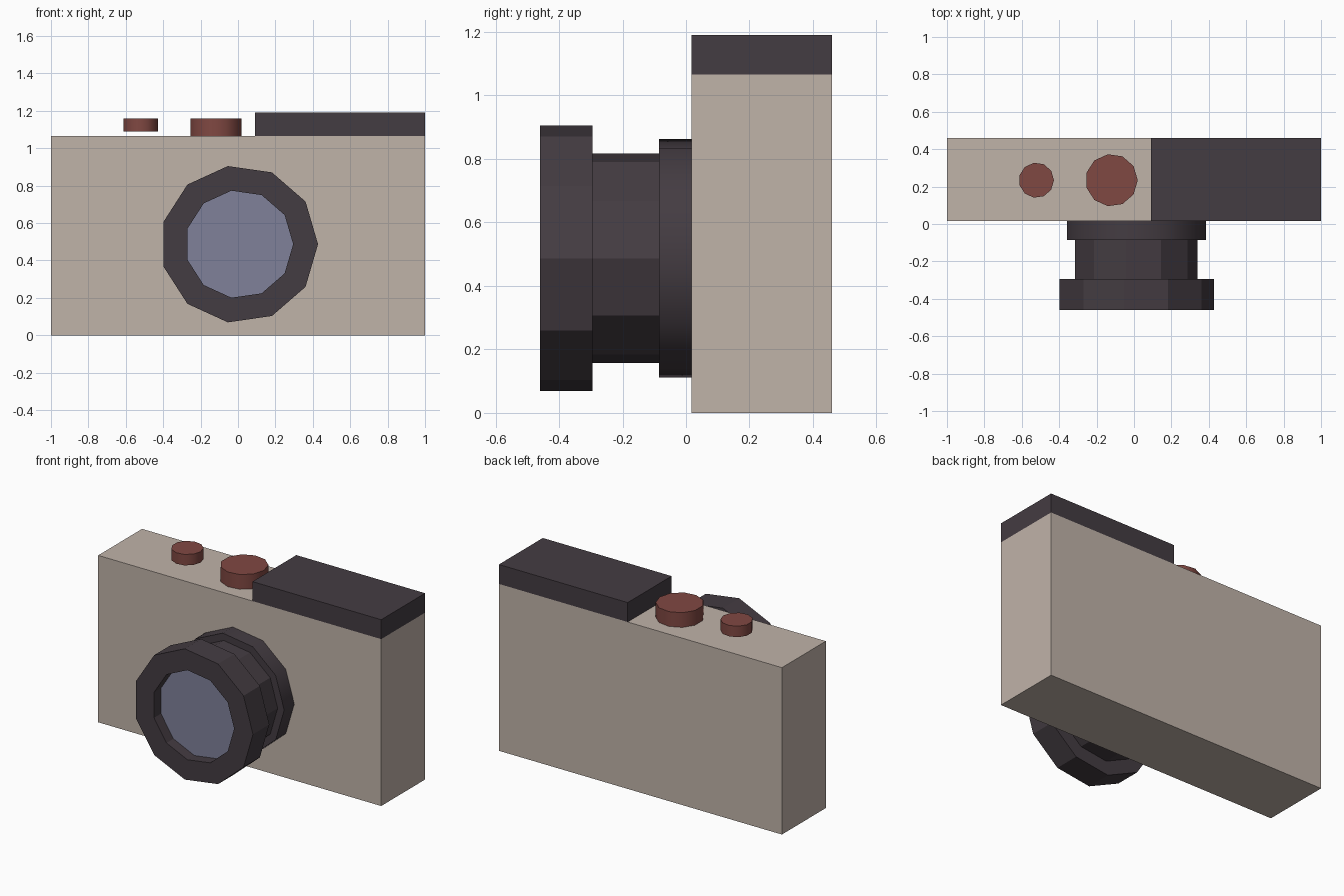
import bpy, bmesh, math
from mathutils import Vector

if "Cube" in bpy.data.objects:
    bpy.data.objects.remove(bpy.data.objects["Cube"])

SIDES = 11


def material(name, rgb):
    """Flat colour given as sRGB 0-255, stored as linear."""
    m = bpy.data.materials.new(name)
    lin = [(c / 255 / 12.92) if c / 255 < 0.04045 else ((c / 255 + 0.055) / 1.055) ** 2.4 for c in rgb]
    m.diffuse_color = (*lin, 1)
    m.use_nodes = True
    m.node_tree.nodes["Principled BSDF"].inputs["Base Color"].default_value = m.diffuse_color
    return m


BODY = material("warm beige", (192, 179, 169))
DARK = material("dark plum grey", (68, 60, 66))
RED = material("brick red", (128, 72, 66))
GLASS = material("lens blue grey", (128, 129, 154))


def finish(name, bm, mat, smooth=False):
    bmesh.ops.recalc_face_normals(bm, faces=bm.faces)
    mesh = bpy.data.meshes.new(name)
    bm.to_mesh(mesh)
    bm.free()
    mesh.materials.append(mat)
    ob = bpy.data.objects.new(name, mesh)
    bpy.context.collection.objects.link(ob)
    if smooth:
        bpy.ops.object.select_all(action='DESELECT')
        ob.select_set(True)
        bpy.context.view_layer.objects.active = ob
        bpy.ops.object.shade_smooth_by_angle(angle=math.radians(40))
    return ob


def box(name, lo, hi, mat):
    bm = bmesh.new()
    bmesh.ops.create_cube(bm, size=1)
    for v in bm.verts:
        v.co = Vector([(a + b) / 2 + c * (b - a) for a, b, c in zip(lo, hi, v.co)])
    finish(name, bm, mat)


def lathe(name, centre, profile, mat, along_y=False, smooth=False):
    """Turn (radius, height) points into a low-poly solid, capped at both ends."""
    bm = bmesh.new()
    rings = []
    for r, h in profile:
        ring = []
        for k in range(SIDES):
            a = math.tau * k / SIDES
            u, w = r * math.cos(a), r * math.sin(a)
            p = (centre[0] + u, h, centre[1] + w) if along_y else (centre[0] + u, centre[1] + w, h)
            ring.append(bm.verts.new(p))
        rings.append(ring)
    for a, b in zip(rings, rings[1:]):
        for k in range(SIDES):
            j = (k + 1) % SIDES
            bm.faces.new((a[k], a[j], b[j], b[k]))
    bm.faces.new(rings[0])
    bm.faces.new(rings[-1])
    return finish(name, bm, mat, smooth)


# Body and raised top cover
box("camera_body", (-1, 0.017, 0), (1, 0.46, 1.066), BODY)
box("top_cover", (0.09, 0.017, 1.066), (1, 0.46, 1.19), DARK)

# Lens: mount ring, barrel, recessed front ring with the glass at its floor
LENS = (0.006, 0.487)
lathe("lens_mount", LENS, [(0.38, 0.017), (0.38, -0.085)], DARK, True, True)
lathe("lens_barrel", LENS, [(0.334, -0.085), (0.334, -0.295)], DARK, True)
front = lathe("lens_front_ring", LENS,
              [(0.422, -0.295), (0.422, -0.46), (0.289, -0.46), (0.289, -0.39)], DARK, True)
front.data.materials.append(GLASS)
for face in front.data.polygons:
    if abs(face.center.y + 0.39) < 0.001:
        face.material_index = 1

# Dial and shutter button, the button held slightly above the body
lathe("dial", (-0.12, 0.234), [(0.14, 1.066), (0.14, 1.16)], RED, smooth=True)
lathe("shutter_button", (-0.522, 0.234), [(0.094, 1.09), (0.094, 1.16)], RED, smooth=True)
